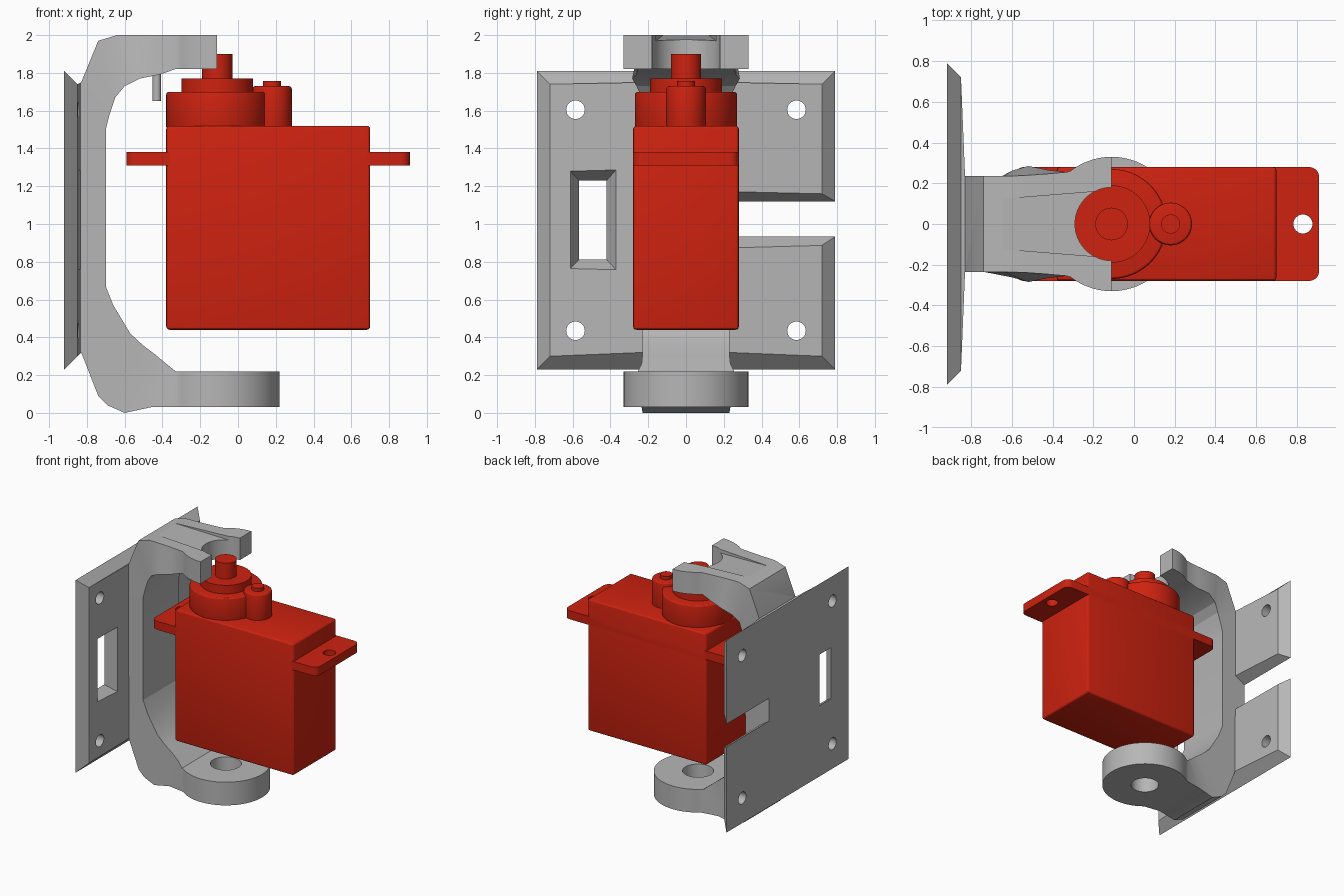
import bpy, bmesh, math

if "Cube" in bpy.data.objects:
    bpy.data.objects.remove(bpy.data.objects["Cube"])

def material(name, rgb):
    m = bpy.data.materials.new(name)
    m.diffuse_color = (*rgb, 1)
    m.use_nodes = True
    m.node_tree.nodes["Principled BSDF"].inputs["Base Color"].default_value = m.diffuse_color
    return m

RED = material("red_plastic", (0.62, 0.016, 0.005))
GREY = material("grey_plastic", (0.47, 0.47, 0.47))

def finish(bm, name, mat):
    bmesh.ops.recalc_face_normals(bm, faces=bm.faces)
    me = bpy.data.meshes.new(name)
    bm.to_mesh(me)
    bm.free()
    ob = bpy.data.objects.new(name, me)
    bpy.context.collection.objects.link(ob)
    me.materials.append(mat)
    return ob

def loft(name, sections, mat):
    """Skin a list of equal-length point rings and cap both ends."""
    bm = bmesh.new()
    rings = [[bm.verts.new(p) for p in s] for s in sections]
    n = len(rings[0])
    for a, b in zip(rings, rings[1:]):
        for i in range(n):
            j = (i + 1) % n
            bm.faces.new((a[i], a[j], b[j], b[i]))
    bm.faces.new(rings[0])
    bm.faces.new(rings[-1])
    return finish(bm, name, mat)

def rect(x, y0, y1, z0, z1):
    return [(x, y0, z0), (x, y1, z0), (x, y1, z1), (x, y0, z1)]

def box(name, x0, x1, y0, y1, z0, z1, mat):
    return loft(name, [rect(x0, y0, y1, z0, z1), rect(x1, y0, y1, z0, z1)], mat)

def disc(name, x, y, r, z0, z1, mat, r_top=None, seg=64):
    def ring(rad, z):
        return [(x + rad * math.cos(2 * math.pi * i / seg),
                 y + rad * math.sin(2 * math.pi * i / seg), z) for i in range(seg)]
    return loft(name, [ring(r, z0), ring(r_top or r, z1)], mat)

def apply(ob, mod):
    bpy.ops.object.select_all(action='DESELECT')
    bpy.context.view_layer.objects.active = ob
    ob.select_set(True)
    bpy.ops.object.modifier_apply(modifier=mod.name)

def boolean(ob, other, op='DIFFERENCE'):
    m = ob.modifiers.new("bool", 'BOOLEAN')
    m.operation, m.solver, m.object = op, 'EXACT', other
    apply(ob, m)
    bpy.data.objects.remove(other)

def bevel(ob, width, seg=3):
    m = ob.modifiers.new("bevel", 'BEVEL')
    m.width, m.segments, m.limit_method = width, seg, 'ANGLE'
    m.angle_limit = math.radians(40)
    apply(ob, m)

# --- Servo ---
body = box("servo_body", -0.38, 0.70, -0.28, 0.28, 0.44, 1.52, RED)
bevel(body, 0.018)

# Mounting ears: one rounded plate through the body, with a screw hole each end
ears = box("servo_mounting_ears", -0.59, 0.91, -0.28, 0.28, 1.31, 1.38, RED)
bm = bmesh.new()
bm.from_mesh(ears.data)
upright = [e for e in bm.edges if abs(e.verts[0].co.z - e.verts[1].co.z) > 0.05]
bmesh.ops.bevel(bm, geom=upright, offset=0.05, segments=5, profile=0.5, affect='EDGES')
bm.to_mesh(ears.data)
bm.free()
for x in (-0.51, 0.83):
    boolean(ears, disc("cut", x, 0, 0.047, 1.2, 1.5, RED, seg=32))

# Gear housing, output shaft and idler post
AX = -0.11
housing = disc("servo_gear_housing", AX, 0, 0.27, 1.50, 1.70, RED)
idler = disc("servo_idler_post", 0.18, 0, 0.105, 1.50, 1.73, RED, seg=48)
for ob in (housing, idler):
    bevel(ob, 0.015)
collar = disc("servo_collar", AX, 0, 0.19, 1.69, 1.77, RED)
shaft = disc("servo_output_shaft", AX, 0, 0.08, 1.76, 1.90, RED, seg=40)
cap = disc("servo_idler_cap", 0.18, 0, 0.047, 1.72, 1.757, RED, seg=32)

# --- Bracket: C-shaped arm ---
# outer x, outer z, inner x, inner z, outer half width, inner half width
stations = [
    (-0.25, 2.00, -0.25, 1.82, 0.28, 0.28),
    (-0.33, 2.00, -0.33, 1.82, 0.255, 0.255),
    (-0.44, 2.00, -0.42, 1.79, 0.245, 0.265),
    (-0.54, 2.00, -0.52, 1.77, 0.238, 0.285),
    (-0.64, 2.00, -0.60, 1.73, 0.235, 0.262),
    (-0.74, 1.97, -0.65, 1.67, 0.235, 0.235),
    (-0.83, 1.75, -0.68, 1.58, 0.235, 0.235),
    (-0.84, 1.50, -0.70, 1.50, 0.235, 0.235),
    (-0.84, 0.67, -0.70, 0.67, 0.23, 0.23),
    (-0.83, 0.32, -0.66, 0.57, 0.23, 0.23),
    (-0.74, 0.09, -0.57, 0.42, 0.23, 0.23),
    (-0.69, 0.04, -0.50, 0.355, 0.23, 0.23),
    (-0.60, 0.00, -0.44, 0.31, 0.23, 0.23),
    (-0.46, 0.03, -0.38, 0.26, 0.235, 0.235),
    (-0.33, 0.03, -0.33, 0.22, 0.255, 0.255),
    (-0.25, 0.03, -0.25, 0.22, 0.28, 0.28),
]
bracket = loft("bracket", [[(ox, -wo, oz), (ox, wo, oz), (ix, wi, iz), (ix, -wi, iz)]
                           for ox, oz, ix, iz, wo, wi in stations], GREY)

# Lower pivot ring and upper half-open clip
boolean(bracket, disc("ring", AX, 0, 0.33, 0.03, 0.22, GREY), 'UNION')
boolean(bracket, disc("clip", AX, 0, 0.33, 1.82, 2.00, GREY), 'UNION')
boolean(bracket, disc("cut", AX, 0, 0.10, -0.1, 0.4, GREY, r_top=0.125, seg=48))
boolean(bracket, disc("cut", AX, 0, 0.18, 1.7, 2.1, GREY))
boolean(bracket, box("cut", AX, 0.5, -0.5, 0.5, 1.7, 2.1, GREY))
# Shallow channel sloping down towards the clip
boolean(bracket, loft("cut", [rect(-0.68, -0.12, 0.12, 2.0, 2.1),
                              rect(-0.12, -0.165, 0.165, 1.965, 2.1)], GREY))

# --- Bracket: mounting plate with chamfered rim ---
plate = loft("mounting_plate", [rect(-0.92, -0.79, 0.79, 0.23, 1.81),
                                rect(-0.85, -0.72, 0.72, 0.30, 1.74),
                                rect(-0.83, -0.23, 0.23, 0.32, 1.75)], GREY)
# Flared side notch and flared window
boolean(plate, loft("cut", [rect(-0.99, 0.235, 1, 0.98, 1.08),
                            rect(-0.78, 0.235, 1, 0.84, 1.20)], GREY))
boolean(plate, loft("cut", [rect(-0.98, -0.53, -0.455, 0.85, 1.19),
                            rect(-0.80, -0.64, -0.35, 0.735, 1.31)], GREY))
# Four screw holes
for y in (-0.585, 0.585):
    for z in (0.435, 1.605):
        hole = disc("cut", 0, 0, 0.049, -0.3, 0.3, GREY, seg=32)
        hole.rotation_euler.y = math.pi / 2
        hole.location = (-0.88, y, z)
        bpy.context.view_layer.update()
        boolean(plate, hole)

boolean(bracket, plate, 'UNION')

# Small stop peg under the upper arm
peg = disc("stop_peg", -0.43, 0, 0.022, 1.65, 1.82, GREY, seg=24)

# Smooth round surfaces, keep edges sharp
bpy.ops.object.select_all(action='DESELECT')
for ob in bpy.context.scene.objects:
    ob.select_set(True)
bpy.context.view_layer.objects.active = bracket
bpy.ops.object.shade_smooth_by_angle(angle=math.radians(20))
